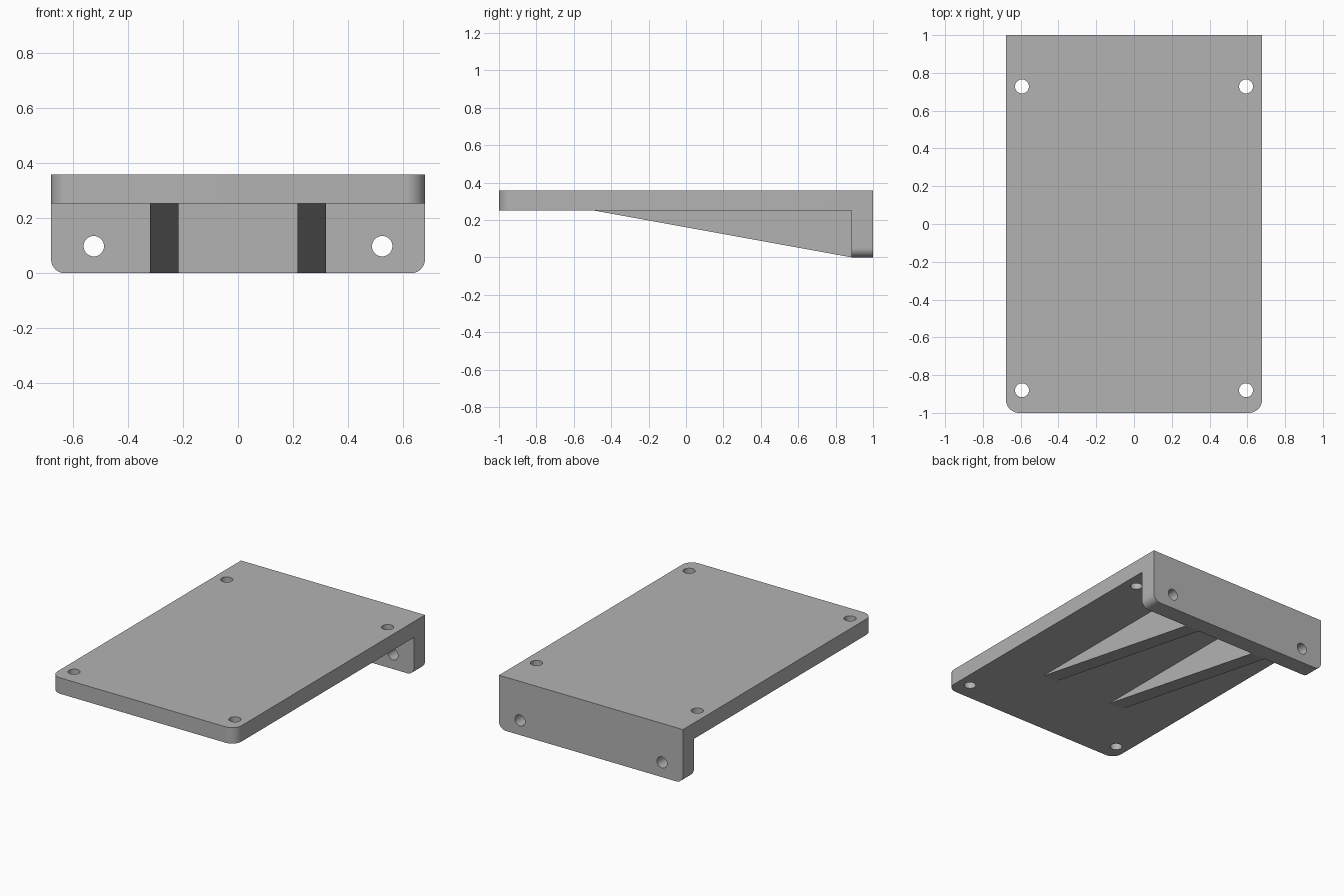
import bpy, bmesh, math
from mathutils import Matrix, Vector

default = bpy.data.objects.get("Cube")
if default:
    bpy.data.objects.remove(default, do_unlink=True)

HALF_W = 0.678            # half width of the bracket
TOP, UNDER = 0.358, 0.252  # plate top and underside
FLANGE = 0.885            # front face of the rear flange
HOLE_R = 0.037

grey = bpy.data.materials.new("plain grey")
grey.use_nodes = True
colour = (0.45, 0.45, 0.45, 1)
grey.diffuse_color = colour
grey.node_tree.nodes["Principled BSDF"].inputs["Base Color"].default_value = colour


def extrude_x(bm, profile, x0, x1):
    """Solid from a (y, z) profile running between two x positions."""
    face = bm.faces.new([bm.verts.new((x0, y, z)) for y, z in profile])
    grown = bmesh.ops.extrude_face_region(bm, geom=[face])["geom"]
    bmesh.ops.translate(bm, vec=(x1 - x0, 0, 0),
                        verts=[v for v in grown if isinstance(v, bmesh.types.BMVert)])
    bmesh.ops.recalc_face_normals(bm, faces=bm.faces)


def finish(bm, name):
    mesh = bpy.data.meshes.new(name)
    bm.to_mesh(mesh)
    bm.free()
    mesh.materials.append(grey)
    obj = bpy.data.objects.new(name, mesh)
    bpy.context.collection.objects.link(obj)
    return obj


def round_edges(bm, radius, test):
    edges = [e for e in bm.edges if test(*(v.co for v in e.verts))]
    bmesh.ops.bevel(bm, geom=edges, offset=radius, segments=10,
                    profile=0.5, affect='EDGES')


# Plate and rear flange as one L-shaped body
bm = bmesh.new()
extrude_x(bm, [(-1, UNDER), (FLANGE, UNDER), (FLANGE, 0), (1, 0), (1, TOP), (-1, TOP)],
          -HALF_W, HALF_W)
# Rounded front corners of the plate, then lower corners of the flange
round_edges(bm, 0.07, lambda a, b: a.y < -0.99 and b.y < -0.99 and abs(a.z - b.z) > 0.05)
round_edges(bm, 0.05, lambda a, b: a.z < 0.01 and b.z < 0.01 and abs(a.y - b.y) > 0.05)
body = finish(bm, "plate_and_flange")

# Screw holes: four through the plate, two through the flange
bm = bmesh.new()
for side in (-1, 1):
    for centre, turn in (((0.593, -0.88, 0.305), 0),
                         ((0.593, 0.728, 0.305), 0),
                         ((0.523, 0.94, 0.098), math.pi / 2)):
        place = Matrix.Translation(Vector((side * centre[0], *centre[1:])))
        bmesh.ops.create_cone(bm, cap_ends=True, segments=40, radius1=HOLE_R,
                              radius2=HOLE_R, depth=0.2,
                              matrix=place @ Matrix.Rotation(turn, 4, 'X'))
cutter = finish(bm, "hole_cutter")
cutter.hide_render = True

cut = body.modifiers.new("holes", 'BOOLEAN')
cut.operation = 'DIFFERENCE'
cut.solver = 'EXACT'
cut.object = cutter
bpy.ops.object.select_all(action='DESELECT')
bpy.context.view_layer.objects.active = body
body.select_set(True)
bpy.ops.object.modifier_apply(modifier=cut.name)
bpy.data.objects.remove(cutter, do_unlink=True)
bpy.ops.object.shade_smooth_by_angle(angle=math.radians(30))

# Two triangular ribs bracing the plate against the flange
for side, name in ((-1, "right_rib"), (1, "left_rib")):
    bm = bmesh.new()
    extrude_x(bm, [(-0.5, UNDER), (FLANGE, 0), (FLANGE, UNDER)], side * 0.215, side * 0.32)
    finish(bm, name)
